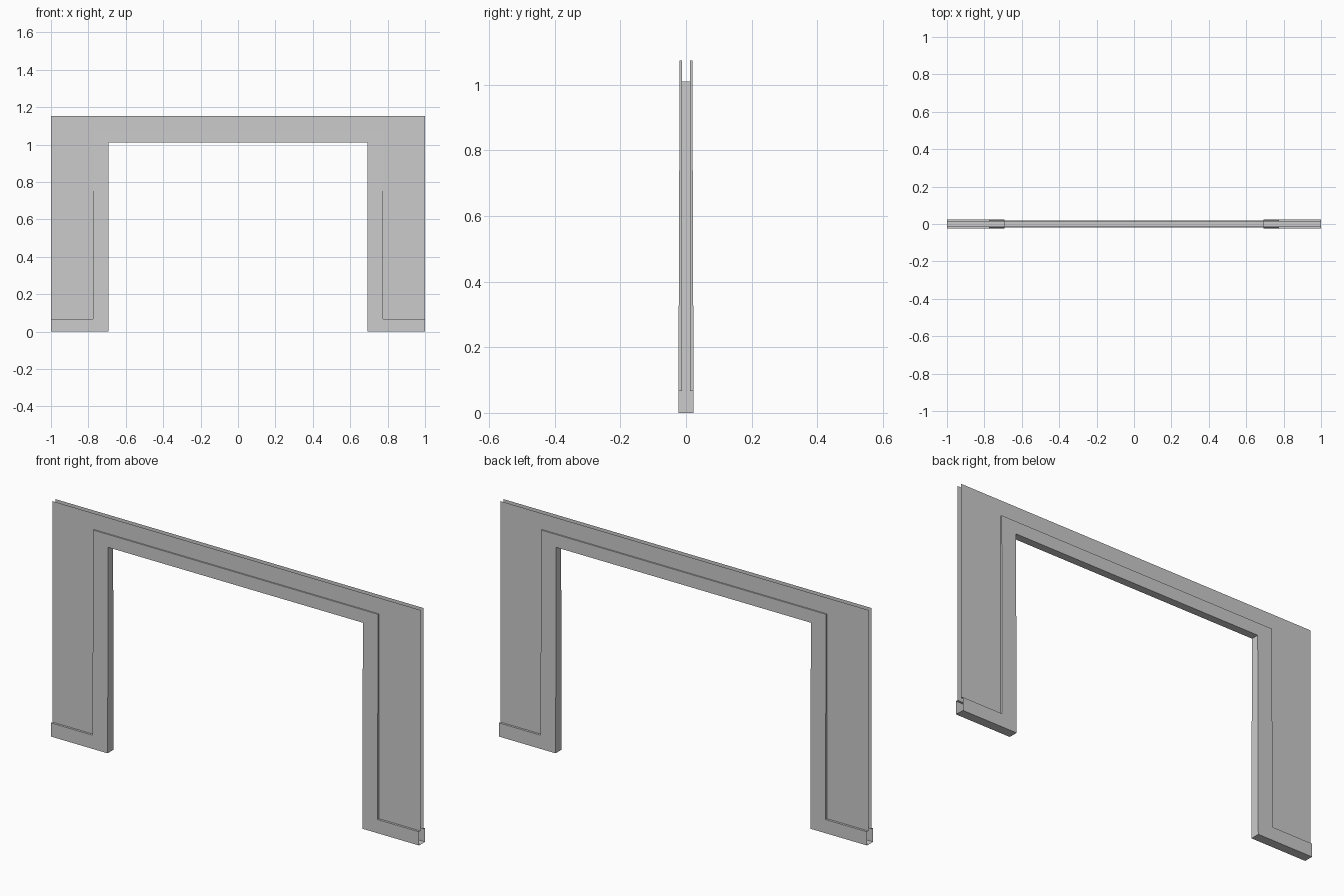
import bpy, bmesh

if "Cube" in bpy.data.objects:
    bpy.data.objects.remove(bpy.data.objects["Cube"])

# Half outlines (x, z) seen from the front; mirrored in x and y
INNER = [(0, 1.01), (0.692, 1.01), (0.692, 0), (1, 0)]
OUTER = [(0, 1.073), (0.774, 1.073), (0.774, 0.067), (1, 0.067)]
TOP = 1.152
PANEL_Y = -0.0125


def trim_point(p):
    # trim face leans back slightly towards the top
    return (p[0], -0.0233 + 0.0037 * p[1], p[1])


def at_y(y):
    return lambda p: (p[0], y, p[1])


def strip(near, far):
    # quads between two matching rows of points
    return [(near[i], near[i + 1], far[i + 1], far[i]) for i in range(len(near) - 1)]


def make_part(name, faces):
    bm = bmesh.new()
    for f in faces:
        bm.faces.new([bm.verts.new(v) for v in f])
    bmesh.ops.remove_doubles(bm, verts=bm.verts, dist=1e-5)
    mesh = bpy.data.meshes.new(name)
    bm.to_mesh(mesh)
    bm.free()
    ob = bpy.data.objects.new(name, mesh)
    bpy.context.collection.objects.link(ob)
    m = ob.modifiers.new("mirror", "MIRROR")
    m.use_axis = (True, True, False)
    m.merge_threshold = 1e-4


inner_front = [trim_point(p) for p in INNER]
outer_front = [trim_point(p) for p in OUTER]
outer_wall = [at_y(PANEL_Y)(p) for p in OUTER]
inner_mid = [at_y(0)(p) for p in INNER]

# thin open wall sheets, front and back
make_part("wall_panel", [outer_wall + [(1, PANEL_Y, TOP), (0, PANEL_Y, TOP)]])

# raised door surround and skirting, with its edge returns
make_part("door_trim", strip(inner_front, outer_front) + strip(outer_front, outer_wall))

# soffit, jambs and underside of the feet
make_part("opening_lining", strip(inner_mid, inner_front))
